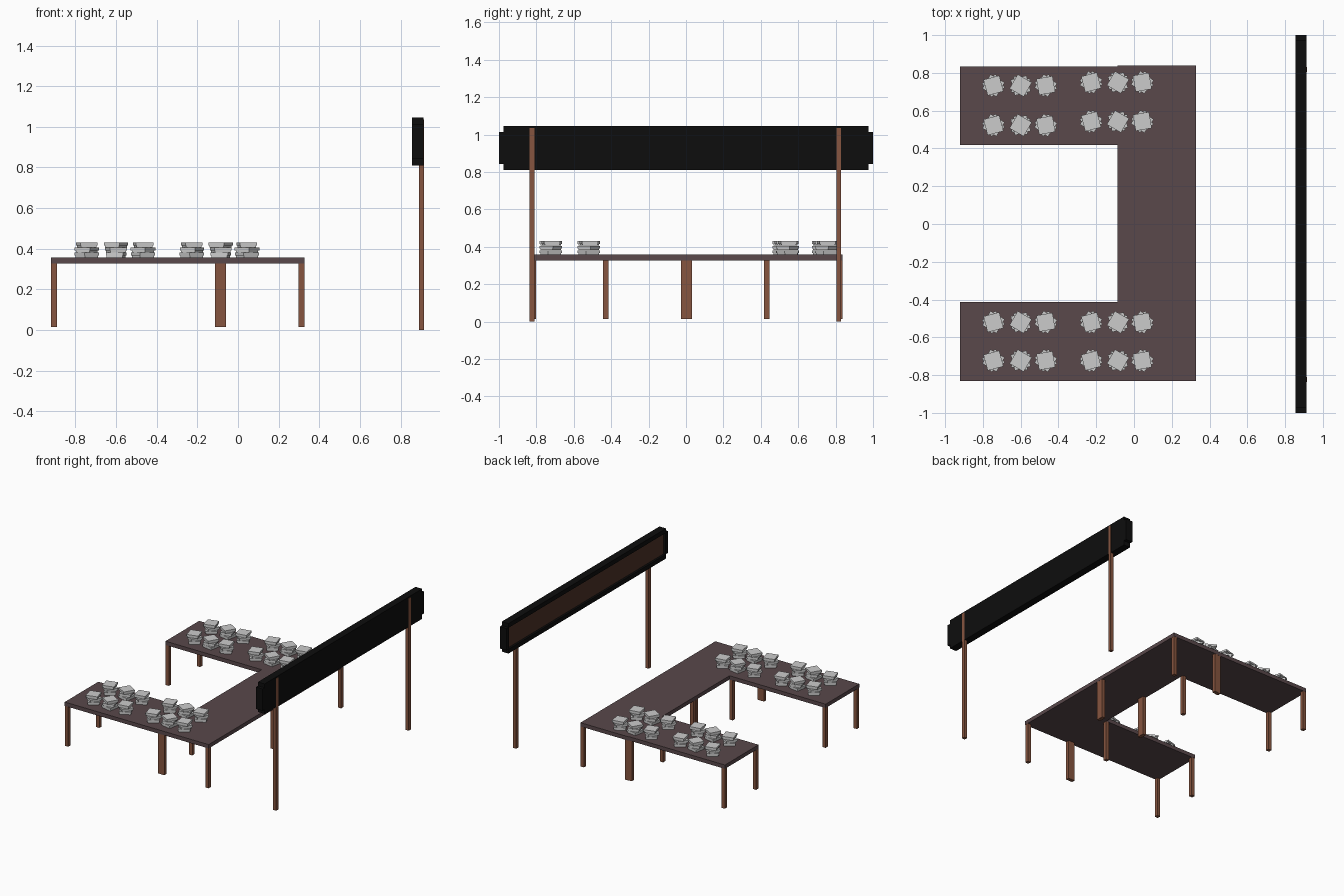
import bpy, bmesh, math
from mathutils import Matrix, Vector

if "Cube" in bpy.data.objects:
    bpy.data.objects.remove(bpy.data.objects["Cube"])


def material(name, rgb):
    m = bpy.data.materials.new(name)
    m.diffuse_color = (*rgb, 1)
    m.use_nodes = True
    m.node_tree.nodes["Principled BSDF"].inputs["Base Color"].default_value = m.diffuse_color
    return m


TOP = material("dark_wood", (0.10, 0.065, 0.07))
LEG = material("brown_wood", (0.24, 0.09, 0.05))
BLACK = material("black_paint", (0.004, 0.004, 0.004))
PANEL = material("panel_brown", (0.075, 0.033, 0.021))


def boxes(name, parts, mat=None):
    """One object from (x0, x1, y0, y1, z0, z1, turn in degrees) boxes."""
    bm = bmesh.new()
    for x0, x1, y0, y1, z0, z1, turn in parts:
        c = Vector(((x0 + x1) / 2, (y0 + y1) / 2, (z0 + z1) / 2))
        bmesh.ops.create_cube(bm, size=1, matrix=Matrix.Translation(c)
                              @ Matrix.Rotation(math.radians(turn), 4, 'Z')
                              @ Matrix.Diagonal((x1 - x0, y1 - y0, z1 - z0, 1)))
    me = bpy.data.meshes.new(name)
    bm.to_mesh(me)
    bm.free()
    ob = bpy.data.objects.new(name, me)
    bpy.context.collection.objects.link(ob)
    if mat:
        me.materials.append(mat)
    return ob


# Four equal tables in a U: two arms and two halves of the back row
L = 0.028
tables = {"front_arm": (-0.92, -0.085, -0.83, -0.414),
          "rear_arm": (-0.92, -0.085, 0.417, 0.833),
          "front_cross": (-0.087, 0.327, -0.83, 0.003),
          "rear_cross": (-0.087, 0.327, 0.003, 0.838)}
for name, (x0, x1, y0, y1) in tables.items():
    boxes(name + "_table_top", [(x0, x1, y0, y1, 0.328, 0.358, 0)], TOP)
    boxes(name + "_table_legs",
          [(x, x + L, y, y + L, 0.015, 0.33, 0)
           for x in (x0 + 0.001, x1 - L - 0.001) for y in (y0 + 0.001, y1 - L - 0.001)], LEG)


# Stacks of flat boxes, each layer turned differently
S, H = 0.087, 0.0243
left = [(-0.744, 15), (-0.6, -30), (-0.467, 10)]
right = [(-0.227, 15), (-0.085, -30), (0.044, 10)]
blocks = {"front_left": (left, (-0.52, -0.723)), "front_right": (right, (-0.52, -0.723)),
          "rear_left": (left, (0.733, 0.523)), "rear_right": (right, (0.75, 0.543))}
for name, (cols, rows) in blocks.items():
    parts = []
    for x, turn in cols:
        for y in rows:
            for i, extra in enumerate((20, 45, 0)):
                z = 0.358 + i * H
                a = turn + extra
                # tray and slightly wider lid
                for s, z0, z1 in ((S - 0.008, z, z + 0.009), (S, z + 0.009, z + H - 0.001)):
                    parts.append((x - s / 2, x + s / 2, y - s / 2, y + s / 2, z0, z1, a))
    boxes(name + "_box_stacks", parts)

# Sign: backing board, raised frame with stepped corners, brown panel
X0, X1 = 0.855, 0.913
boxes("sign_backing", [(0.885, X1, -0.97, 0.97, 0.815, 1.04, 0)], BLACK)
boxes("sign_frame",
      [(X0, X1, -0.975, 0.975, z, z + 0.034, 0) for z in (0.81, 1.011)]
      + [(X0, X1, y, y + 0.034, 0.844, 1.015, 0) for y in (-1.0, 0.966)], BLACK)
boxes("sign_panel", [(0.872, 0.886, -0.967, 0.967, 0.843, 1.012, 0)], PANEL)

# Sign posts
boxes("sign_posts", [(0.89, 0.916, y - 0.013, y + 0.013, 0, 1.035, 0) for y in (-0.823, 0.817)], LEG)
